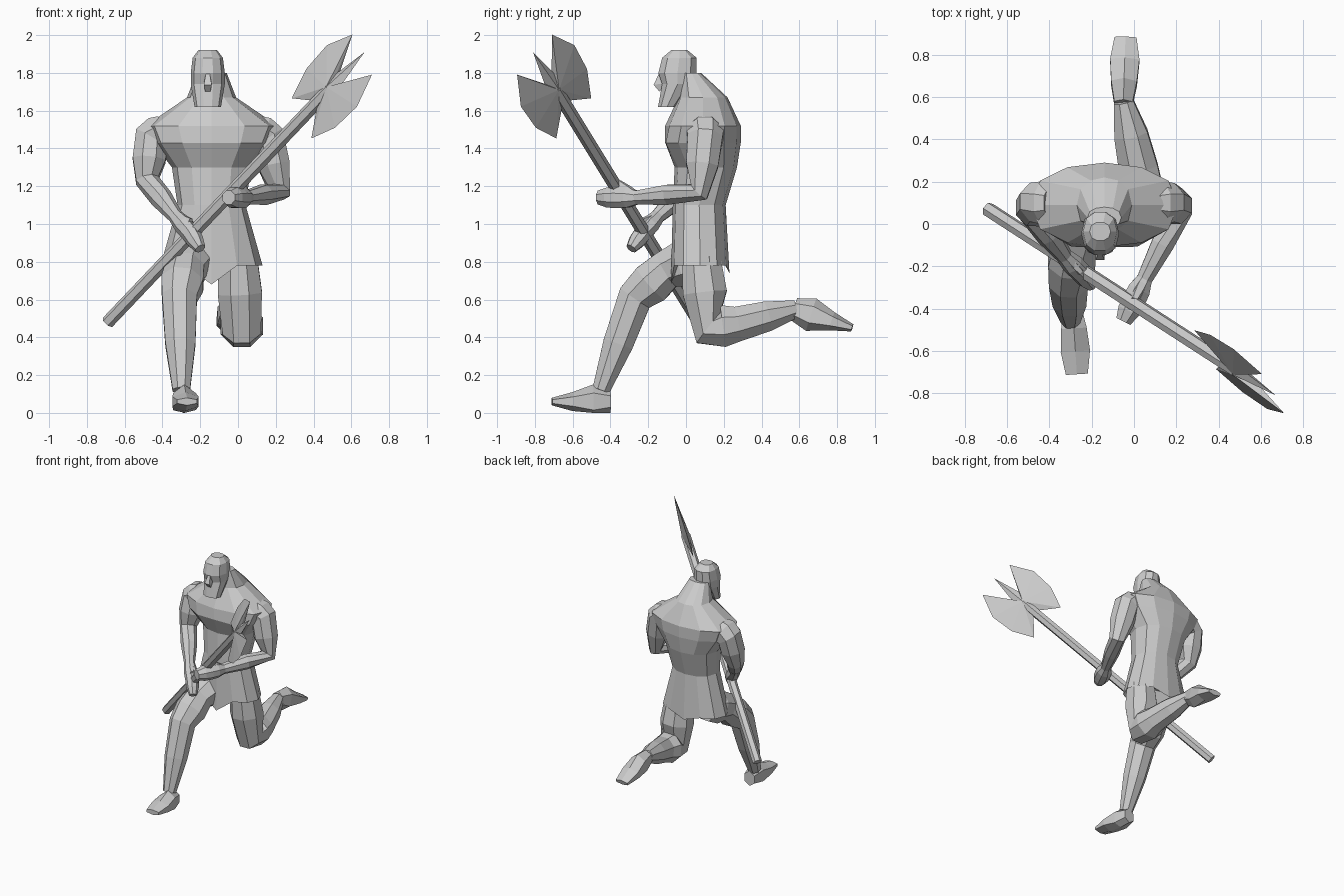
import bpy, bmesh, math
from mathutils import Vector

if "Cube" in bpy.data.objects:
    bpy.data.objects.remove(bpy.data.objects["Cube"])

GREY = (.6, .6, .6, 1)
clay = bpy.data.materials.new("light grey clay")
clay.use_nodes = True
clay.diffuse_color = GREY
clay.node_tree.nodes["Principled BSDF"].inputs["Base Color"].default_value = GREY


def finish(name, bm):
    bmesh.ops.recalc_face_normals(bm, faces=bm.faces)
    mesh = bpy.data.meshes.new(name)
    bm.to_mesh(mesh)
    bm.free()
    mesh.materials.append(clay)
    bpy.context.collection.objects.link(bpy.data.objects.new(name, mesh))


def skin(name, rings):
    """Join rings of points into one closed flat-faced body, kept above ground."""
    bm = bmesh.new()
    loops = [[bm.verts.new((p.x, p.y, max(p.z, 0))) for p in ring] for ring in rings]
    count = len(loops[0])
    for lower, upper in zip(loops, loops[1:]):
        for i in range(count):
            j = (i + 1) % count
            bm.faces.new((lower[i], lower[j], upper[j], upper[i]))
    bm.faces.new(loops[0])
    bm.faces.new(loops[-1])
    finish(name, bm)


def tube(name, centres, widths, heights, sides):
    """Rings set square to a path, each with its own half width and height."""
    rings = []
    last = len(centres) - 1
    for i, centre in enumerate(centres):
        tangent = Vector()
        if i > 0:
            tangent += (centre - centres[i - 1]).normalized()
        if i < last:
            tangent += (centres[i + 1] - centre).normalized()
        tangent.normalize()
        side = Vector((1, 0, 0))
        side = (side - tangent * side.dot(tangent)).normalized()
        up = tangent.cross(side)
        ring = []
        for k in range(sides):
            angle = math.tau * (k + .5) / sides
            ring.append(centre + side * widths[i] * math.cos(angle) + up * heights[i] * math.sin(angle))
        rings.append(ring)
    skin(name, rings)


def limb(name, joints, sides=8, bulge=1.15):
    """Joints are (x, y, z, radius); a muscle swells midway between them."""
    centres, radii = [], []
    for x, y, z, radius in joints:
        point = Vector((x, y, z))
        if centres:
            radii.append((radii[-1] + radius) / 2 * bulge)
            centres.append((centres[-1] + point) / 2)
        centres.append(point)
        radii.append(radius)
    tube(name, centres, radii, radii, sides)


def level_rings(centre_x, sections, sides):
    """Level rings from (z, half width, front y, back y)."""
    rings = []
    for z, width, front, back in sections:
        ring = []
        for k in range(sides):
            angle = math.tau * k / sides
            depth = math.copysign(abs(math.sin(angle)) ** .8, math.sin(angle))
            ring.append(Vector((centre_x + width * math.cos(angle),
                                (front + back + (back - front) * depth) / 2, z)))
        rings.append(ring)
    return rings


# Torso, with a kilt whose hem drops to a point in front
body = level_rings(-.14, [
    (.9, .17, 0, .15),
    (.78, .27, -.08, .23),
    (1.1, .18, -.07, .21),
    (1.3, .21, -.06, .27),
    (1.43, .31, -.13, .29),
    (1.52, .35, -.11, .29),
    (1.67, .13, -.04, .22),
    (1.8, .08, -.02, .08)], 12)
BACK, FRONT = 3, 9
hem, chest = body[1], body[4]
hem[FRONT].z -= .1
hem[BACK].z -= .04
chest[FRONT].y += .02
skin("torso_and_kilt", body)

# Head with a bearded jaw and a heavy brow
skin("head", level_rings(-.16, [
    (1.62, .07, -.15, -.05),
    (1.74, .09, -.13, .04),
    (1.8, .09, -.15, .06),
    (1.88, .08, -.13, .06),
    (1.92, .05, -.08, .01)], 10))
nose_line = [Vector((-.16, y, z)) for y, z in ((-.13, 1.81), (-.15, 1.74), (-.13, 1.71))]
nose_size = (.01, .03, .02)
tube("nose", nose_line, nose_size, nose_size, 4)


# Arms, from shoulder through elbow and wrist to the closed hand
def arm(side, direction, elbow, wrist, palm, fingers):
    socket = (-.15 + direction * .23, .1, 1.5, .09)
    shoulder = (-.15 + direction * .31, .1, 1.45, .1)
    limb(side + "_arm", [socket, shoulder, elbow, wrist, palm, fingers])
    # Thumb curling over the shaft
    x, y, z, size = palm
    limb(side + "_thumb", [(*wrist[:3], size / 2), (x, y, z + size * 1.3, size / 3)], 5)


arm("right", -1, (-.48, .05, 1.23, .065), (-.33, -.15, 1.04, .04),
    (-.25, -.23, .95, .05), (-.2, -.29, .87, .03))
arm("left", 1, (.22, .07, 1.17, .06), (.05, -.26, 1.14, .04),
    (0, -.36, 1.14, .06), (-.05, -.46, 1.14, .04))

# Forward leg, then the trailing leg bent back at the knee
limb("right_leg", [(-.24, .07, .82, .12), (-.28, -.1, .76, .11),
                   (-.31, -.27, .61, .1), (-.3, -.45, .12, .05)])
limb("left_leg", [(0, .08, .82, .11), (.02, .12, .45, .11),
                  (.02, .27, .47, .1), (-.05, .58, .55, .05)])


# Feet, both swelling at the instep and flattening to the toes
def foot(name, heel, toe):
    heel, toe = Vector(heel), Vector(toe)
    centres = [heel.lerp(toe, step) for step in (0, .3, .65, 1)]
    tube(name, centres, (.05, .07, .08, .06), (.06, .09, .05, .02), 6)


foot("right_foot", (-.29, -.4, .06), (-.27, -.71, .06))
foot("left_foot", (-.05, .57, .55), (-.04, .88, .45))

# Axe frame: along the shaft, across the blades, through the blades
butt, tip = Vector((-.69, .07, .48)), Vector((.67, -.81, 1.91))
along = (tip - butt).normalized()
through = along.cross(Vector((.34, -.61, -.71))).normalized()
across = through.cross(along)
hub = tip - along * .29
tube("axe_shaft", [butt, hub], (.035, .035), (.035, .035), 6)

# Double blade: half outline mirrored about the shaft, thick only in the middle
half = [(-.13, .03), (-.24, .15), (-.08, .22), (.1, .23), (.27, .15), (.08, .04)]
outline = half + [(.29, 0)] + [(u, -v) for u, v in reversed(half)]
bm = bmesh.new()
rim = [bm.verts.new(hub + along * u + across * v) for u, v in outline]
for face in (1, -1):
    peak = bm.verts.new(hub + through * .03 * face)
    for start, end in zip(rim, rim[1:] + rim[:1]):
        bm.faces.new((peak, start, end))
finish("axe_blades", bm)
